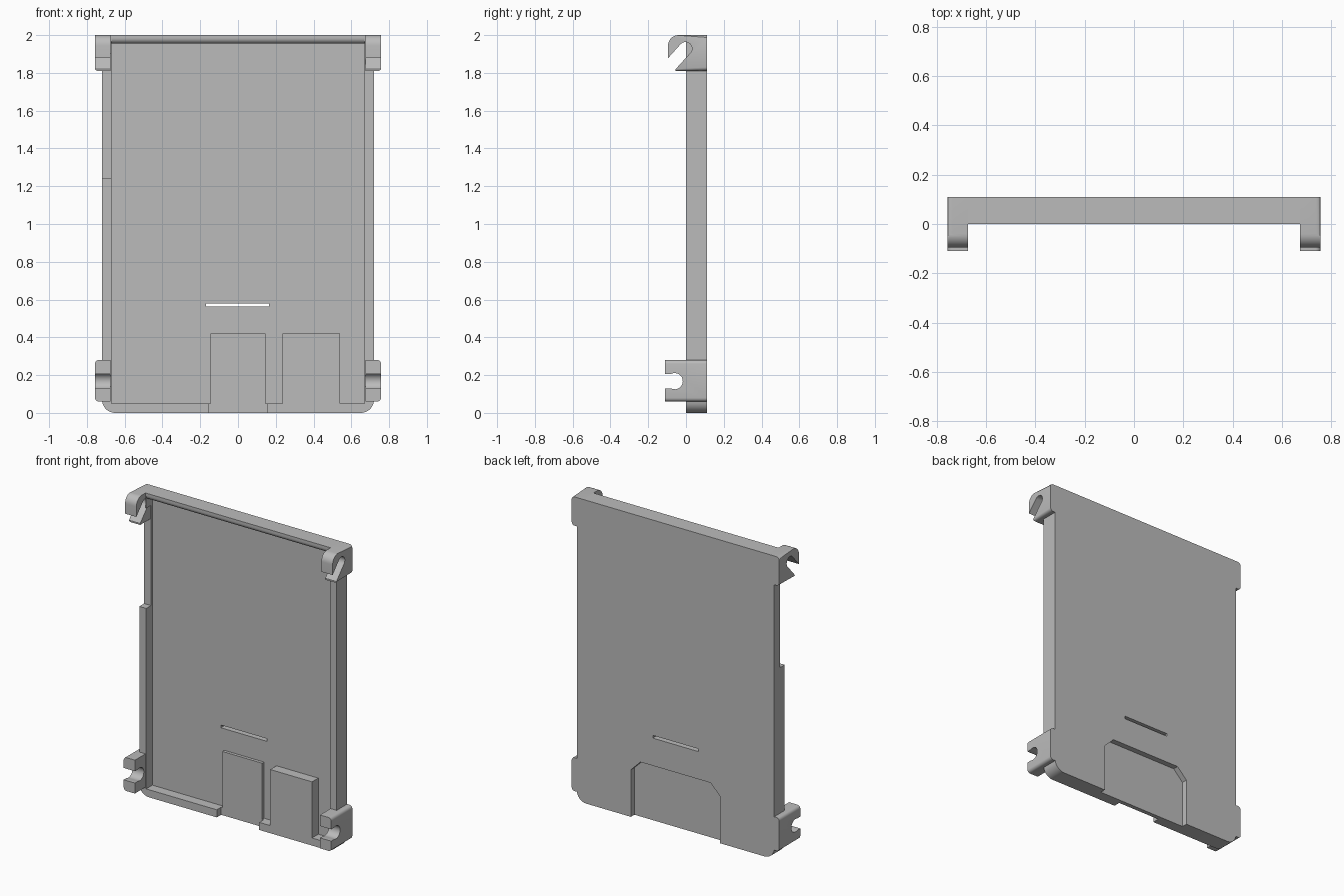
import bpy, bmesh
from math import cos, sin, radians

cube = bpy.data.objects.get("Cube")
if cube:
    bpy.data.objects.remove(cube)

grey = bpy.data.materials.new("plain grey")
grey.use_nodes = True
colour = (0.5, 0.5, 0.5, 1)
grey.diffuse_color = colour
grey.node_tree.nodes["Principled BSDF"].inputs["Base Color"].default_value = colour


def arc(cx, cy, r, start, end, n=8):
    """Points along a circular arc, angles in degrees."""
    steps = [radians(start + (end - start) * i / n) for i in range(n + 1)]
    return [(cx + r * cos(a), cy + r * sin(a)) for a in steps]


def prism(name, pts, axis, lo, hi, round_edge=0):
    """Extrude a (y, z) profile along x, or an (x, z) profile along y."""
    bm = bmesh.new()
    place = (lambda p, d: (d, *p)) if axis == "x" else (lambda p, d: (p[0], d, p[1]))
    face = bm.faces.new([bm.verts.new(place(p, lo)) for p in pts])
    new = bmesh.ops.extrude_face_region(bm, geom=[face])["geom"]
    for v in new:
        if isinstance(v, bmesh.types.BMVert):
            v.co[0 if axis == "x" else 1] = hi
    if round_edge:
        zs = [p[1] for p in pts]
        ends = (min(zs), max(zs))
        edges = [e for e in bm.edges if all(abs(v.co.x - hi) < 1e-4 for v in e.verts)
                 and any(all(abs(v.co.z - z) < 1e-4 for v in e.verts) for z in ends)]
        bmesh.ops.bevel(bm, geom=edges, offset=round_edge, segments=4,
                        profile=0.5, affect="EDGES")
    bmesh.ops.recalc_face_normals(bm, faces=bm.faces)
    mesh = bpy.data.meshes.new(name)
    bm.to_mesh(mesh)
    bm.free()
    mesh.materials.append(grey)
    obj = bpy.data.objects.new(name, mesh)
    bpy.context.collection.objects.link(obj)
    return obj


def block(name, x0, x1, y0, y1, z0, z1):
    return prism(name, [(x0, z0), (x1, z0), (x1, z1), (x0, z1)], "y", y0, y1)


def select(obj):
    bpy.ops.object.select_all(action="DESELECT")
    obj.select_set(True)
    bpy.context.view_layer.objects.active = obj


def smooth(obj):
    select(obj)
    bpy.ops.object.shade_smooth_by_angle(angle=radians(30))


def cut(obj, cutter):
    mod = obj.modifiers.new("cut", "BOOLEAN")
    mod.operation, mod.solver, mod.object = "DIFFERENCE", "EXACT", cutter
    select(obj)
    bpy.ops.object.modifier_apply(modifier=mod.name)
    bpy.data.objects.remove(cutter)


# Tray with rounded lower corners and notches for the four clips
BACK, FLOOR, IN, OUT, CLIP = 0.11, 0.065, 0.675, 0.72, 0.757
half = arc(OUT - 0.07, 0.07, 0.07, -90, -8) + [
    (IN, 0.06), (IN, 0.28), (OUT, 0.28), (OUT, 1.81), (IN, 1.81), (IN, 2)]
tray = prism("tray", half + [(-x, z) for x, z in reversed(half)], "y", 0, BACK)
cut(tray, block("cavity", -0.67, 0.67, -0.1, FLOOR, 0.05, 2.1))
cut(tray, block("bottom_gap", -0.155, 0.155, -0.1, 0.045, -0.1, 0.06))
cut(tray, block("side_step", -0.8, -0.6, -0.1, 0.05, 1.24, 1.9))
cut(tray, block("slot", -0.17, 0.165, 0, 0.2, 0.562, 0.58))

# Shallow rear recess with clipped upper corners
recess = [(-0.325, -0.1), (0.325, -0.1), (0.325, 0.31), (0.255, 0.38),
          (-0.255, 0.38), (-0.325, 0.31)]
cut(tray, prism("rear_recess", recess, "y", 0.073, 0.2))
smooth(tray)

# Top rim with a rounded lip
rim = [(0, 2), (FLOOR, 2), (FLOOR, 1.955)] + arc(0.03, 1.985, 0.03, 270, 180)
smooth(prism("top_rim", rim, "x", -0.67, 0.67))

# Raised pads on the tray floor
block("middle_pad", -0.145, 0.145, 0.045, FLOOR, 0.0, 0.42)
block("left_pad", 0.235, 0.54, 0, FLOOR, 0.05, 0.42)

# Upper hooks with an angled slot, lower clips with a straight slot
hook = ([(BACK, 1.81), (BACK, 2)] + arc(-0.04, 1.945, 0.055, 90, 180)
        + [(-0.095, 1.878)] + arc(-0.003, 1.928, 0.035, 140, -55, 16)
        + [(-0.055, 1.82), (-0.055, 1.81)])
clip = ([(BACK, 0.06), (BACK, 0.28), (-0.11, 0.28), (-0.11, 0.207)]
        + arc(-0.06, 0.168, 0.043, 115, -115, 16)
        + [(-0.11, 0.129), (-0.11, 0.06)])
for side, sign in (("left", 1), ("right", -1)):
    for name, profile in (("upper_hook", hook), ("lower_clip", clip)):
        part = prism(f"{side}_{name}", profile, "x", sign * IN, sign * CLIP, 0.02)
        smooth(part)
